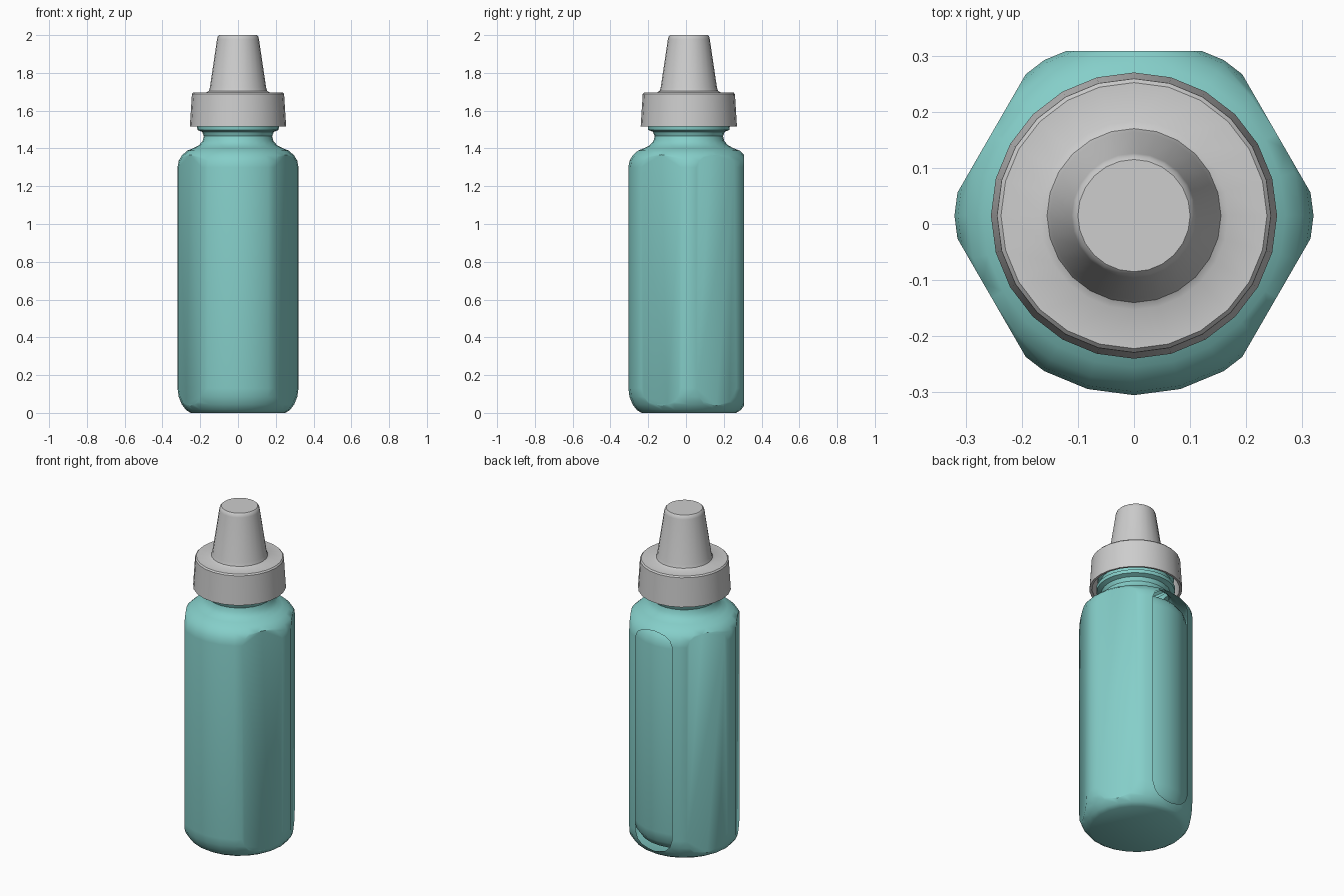
import bpy, bmesh, math
from mathutils import Vector

if "Cube" in bpy.data.objects:
    bpy.data.objects.remove(bpy.data.objects["Cube"])

SEG = 24            # sides of every turned part
CY = 0.015          # turning axis sits slightly behind the centre
FLAT = 0.293        # distance from axis to each flat side


def material(name, rgb):
    m = bpy.data.materials.new(name)
    m.diffuse_color = (*rgb, 1)
    m.use_nodes = True
    m.node_tree.nodes["Principled BSDF"].inputs["Base Color"].default_value = m.diffuse_color
    return m


teal = material("teal plastic", (0.235, 0.62, 0.585))
grey = material("light grey plastic", (0.61, 0.61, 0.61))


def turned(profile):
    """Revolve (radius, z) points, which start and end on the axis."""
    bm = bmesh.new()
    verts = [bm.verts.new((r, CY, z)) for r, z in profile]
    edges = [bm.edges.new(p) for p in zip(verts, verts[1:])]
    bmesh.ops.spin(bm, geom=verts + edges, cent=(0, CY, 0), axis=(0, 0, 1),
                   angle=2 * math.pi, steps=SEG)
    bmesh.ops.remove_doubles(bm, verts=bm.verts, dist=0.0005)
    bmesh.ops.recalc_face_normals(bm, faces=bm.faces)
    return bm


def finish(bm, name, mat):
    mesh = bpy.data.meshes.new(name)
    bm.to_mesh(mesh)
    bm.free()
    mesh.materials.append(mat)
    ob = bpy.data.objects.new(name, mesh)
    bpy.context.collection.objects.link(ob)
    bpy.ops.object.select_all(action='DESELECT')
    ob.select_set(True)
    bpy.context.view_layer.objects.active = ob
    bpy.ops.object.shade_smooth_by_angle(angle=math.radians(32))
    return ob


# Bottle shell: rounded bottom, straight wall, shoulder, waist and threaded neck
shell = turned([
    (0, 0), (0.25, 0), (0.275, 0.015), (0.298, 0.045), (0.314, 0.085), (0.32, 0.13),
    (0.32, 1.30), (0.314, 1.335), (0.297, 1.363), (0.27, 1.388), (0.235, 1.402),
    (0.207, 1.417), (0.187, 1.44), (0.181, 1.465), (0.19, 1.488), (0.215, 1.498),
    (0.217, 1.518), (0.195, 1.525), (0.195, 1.555), (0.21, 1.565), (0.21, 1.58),
    (0.195, 1.59), (0.195, 1.65), (0, 1.65)])

# Flat sides: four are closed, the back one is an open window; the front stays round
for deg in (-30, 30, 150, 210, 90):
    a = math.radians(deg)
    n = Vector((math.cos(a), math.sin(a), 0))
    cut = bmesh.ops.bisect_plane(
        shell, geom=shell.verts[:] + shell.edges[:] + shell.faces[:],
        plane_co=Vector((0, CY, 0)) + n * FLAT, plane_no=n, clear_outer=True)
    rim = [e for e in cut["geom_cut"] if isinstance(e, bmesh.types.BMEdge)]
    if deg != 90:
        bmesh.ops.edgeloop_fill(shell, edges=rim)
shell.normal_update()
bmesh.ops.recalc_face_normals(shell, faces=shell.faces)
finish(shell, "bottle_shell", teal)

# Inner bottle seen through the back window
inner = turned([
    (0, 0.03), (0.2, 0.03), (0.24, 0.05), (0.268, 0.09), (0.28, 0.15),
    (0.28, 1.27), (0.272, 1.31), (0.25, 1.34), (0.21, 1.365), (0, 1.37)])
finish(inner, "inner_bottle", teal)

# Cap: hollow collar with a tapered spout
cap = turned([
    (0, 1.655), (0.232, 1.655), (0.24, 1.517), (0.255, 1.515), (0.244, 1.688),
    (0.237, 1.696), (0.168, 1.697), (0.155, 1.704), (0.149, 1.722),
    (0.111, 1.978), (0.107, 1.993), (0.1, 2.0), (0, 2.0)])
finish(cap, "cap", grey)
